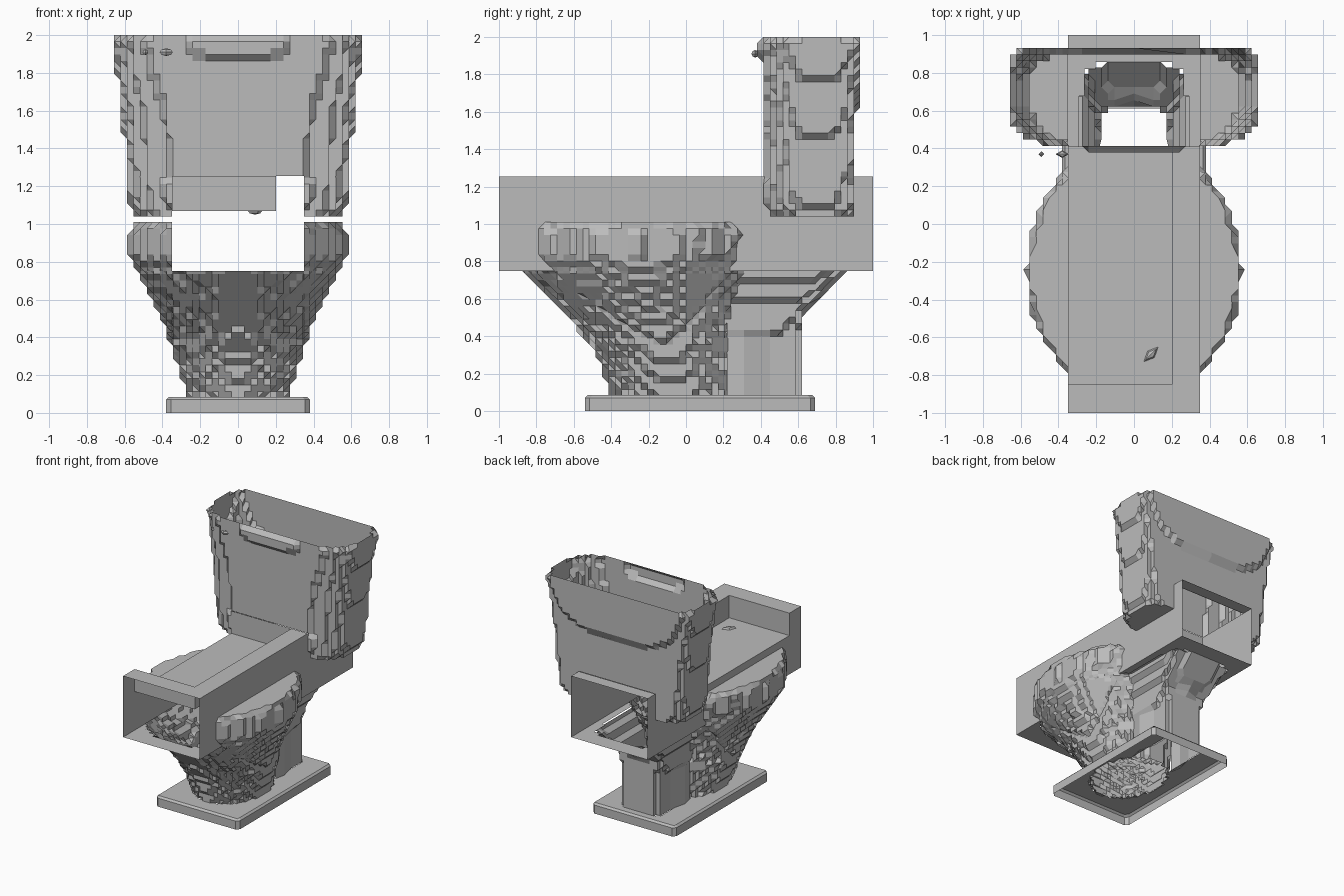
import bpy, bmesh, math
from mathutils import Vector

if "Cube" in bpy.data.objects:
    bpy.data.objects.remove(bpy.data.objects["Cube"], do_unlink=True)

GREY = (0.5, 0.5, 0.5, 1)
mat = bpy.data.materials.new("plain grey")
mat.use_nodes = True
mat.diffuse_color = GREY
mat.node_tree.nodes["Principled BSDF"].inputs["Base Color"].default_value = GREY

STEP = 0.0345   # size of one terrace
HALF = 0.35     # half width of the tunnel
FLOOR, LOW, ROOF = 0.75, 1.07, 1.255


def finish(name, bm):
    bmesh.ops.remove_doubles(bm, verts=bm.verts, dist=0.0005)
    bmesh.ops.dissolve_degenerate(bm, edges=bm.edges, dist=0.0005)
    bmesh.ops.recalc_face_normals(bm, faces=bm.faces)
    mesh = bpy.data.meshes.new(name)
    bm.to_mesh(mesh)
    bm.free()
    mesh.materials.append(mat)
    obj = bpy.data.objects.new(name, mesh)
    bpy.context.scene.collection.objects.link(obj)
    return obj


def section(sections, z):
    """Interpolate (half width, front, back) at a height."""
    for lo, hi in zip(sections, sections[1:]):
        if z <= hi[0]:
            t = max(0, (z - lo[0]) / (hi[0] - lo[0]))
            return [a + (b - a) * t for a, b in zip(lo[1:], hi[1:])]
    return sections[-1][1:]


def terraced_loft(sections, n_front, n_back, bottom, top, count=96):
    """Loft of rounded outlines, snapped to a grid so that it forms steps."""
    bm = bmesh.new()
    z0, z1 = sections[0][0], sections[-1][0]
    levels = round((z1 - z0) / STEP)
    rings = []
    for i in range(levels + 1):
        z = z0 + (z1 - z0) * i / levels
        w, front, back = section(sections, z)
        mid, half = (front + back) / 2, (back - front) / 2
        ring = []
        for k in range(count):
            a = math.tau * k / count
            c, s = math.cos(a), math.sin(a)
            n = n_back if s > 0 else n_front
            x = w * math.copysign(abs(c) ** (2 / n), c)
            y = mid + half * math.copysign(abs(s) ** (2 / n), s)
            ring.append(bm.verts.new((round(x / STEP) * STEP,
                                      round(y / STEP) * STEP, z)))
        rings.append(ring)
    for a, b in zip(rings, rings[1:]):
        for k in range(count):
            j = (k + 1) % count
            bm.faces.new((a[k], a[j], b[j], b[k]))
    if bottom:
        bm.faces.new(rings[0])
    if top:
        bm.faces.new(rings[-1])
    return bm


def cut_away(bm, lo, hi):
    """Remove the surface inside an upright box."""
    for axis in range(3):
        for value in (lo[axis], hi[axis]):
            normal, point = Vector(), Vector()
            normal[axis], point[axis] = 1, value
            bmesh.ops.bisect_plane(bm, geom=bm.verts[:] + bm.edges[:] + bm.faces[:],
                                   plane_co=point, plane_no=normal, dist=1e-5)
    inside = [f for f in bm.faces
              if all(lo[i] - 1e-4 < f.calc_center_median()[i] < hi[i] + 1e-4 for i in range(3))]
    bmesh.ops.delete(bm, geom=inside, context="FACES")


def panel(bm, lo, hi):
    """Axis-aligned rectangle; the two corners share one coordinate."""
    flat = [i for i in range(3) if lo[i] == hi[i]][0]
    u, v = [i for i in range(3) if i != flat]
    corners = []
    for a, b in ((lo, lo), (hi, lo), (hi, hi), (lo, hi)):
        p = list(lo)
        p[u], p[v] = a[u], b[v]
        corners.append(bm.verts.new(p))
    bm.faces.new(corners)


def in_outline(x, y, outline, n):
    w, front, back = outline
    mid, half = (front + back) / 2, (back - front) / 2
    return abs(x / w) ** n + abs((y - mid) / half) ** n < 1


def plate_with_holes(bm, x, y0, y1, z, holes):
    """Flat plate of small cells, leaving out those within the outlines."""
    nx, ny = 24, 56
    dx, dy = 2 * x / nx, (y1 - y0) / ny
    for i in range(nx):
        for j in range(ny):
            px, py = -x + i * dx, y0 + j * dy
            if not any(in_outline(px + dx / 2, py + dy / 2, o, n) for o, n in holes):
                panel(bm, (px, py, z), (px + dx, py + dy, z))


# Outlines by height: z, half width, front, back
BOWL = [(0.08, 0.27, -0.40, 0.27), (0.30, 0.34, -0.48, 0.28), (0.45, 0.38, -0.59, 0.28),
        (0.60, 0.45, -0.73, 0.32), (0.72, 0.52, -0.85, 0.38), (0.83, 0.57, -0.93, 0.42),
        (0.96, 0.57, -0.94, 0.44), (1.01, 0.54, -0.92, 0.42)]
COLUMN = [(0.08, 0.19, 0.0, 0.61), (0.42, 0.19, 0.0, 0.61), (0.53, 0.21, 0.0, 0.63),
          (0.75, 0.28, 0.0, 0.85)]
TANK = [(1.04, 0.54, 0.42, 0.89), (1.10, 0.57, 0.41, 0.90), (1.40, 0.595, 0.41, 0.91),
        (1.66, 0.625, 0.41, 0.915), (1.84, 0.645, 0.40, 0.93), (1.96, 0.665, 0.39, 0.95),
        (2.00, 0.64, 0.40, 0.94)]

# Bowl: the rim stays only outside the tunnel
bm = terraced_loft(BOWL, 2, 2, False, True)
cut_away(bm, (-HALF, -1, FLOOR), (HALF, 1, 1.1))
finish("bowl", bm)

# Rear column, open where it runs into the bowl
bm = terraced_loft(COLUMN, 6, 6, False, False, 48)
cut_away(bm, (-0.4, -0.2, 0), (0.4, 0.22, 0.8))
finish("rear_column", bm)

# Tank: open top, closed floor on both sides of the tunnel
bm = terraced_loft(TANK, 3.2, 7, True, False)
cut_away(bm, (-HALF, 0.3, 1), (HALF, 1, ROOF))
finish("tank", bm)

# Tunnel with a sunken roof, a front lip and a raised ridge on one side
LIP, RIDGE, TANK_FRONT, TANK_BACK = -0.85, 0.2, 0.41, 0.9
bm = bmesh.new()
panel(bm, (HALF, -1, FLOOR), (HALF, 1, ROOF))
for y0, y1, z in ((-1, LIP, ROOF), (LIP, TANK_FRONT, LOW), (TANK_FRONT, 1, ROOF)):
    panel(bm, (-HALF, y0, FLOOR), (-HALF, y1, z))
panel(bm, (-HALF, -1, ROOF), (HALF, LIP, ROOF))
panel(bm, (RIDGE, LIP, ROOF), (HALF, TANK_FRONT, ROOF))
panel(bm, (-HALF, LIP, LOW), (RIDGE, TANK_FRONT, LOW))
panel(bm, (-HALF, TANK_BACK, ROOF), (HALF, 1, ROOF))
for y in (LIP, TANK_FRONT):
    panel(bm, (-HALF, y, LOW), (RIDGE, y, ROOF))
panel(bm, (RIDGE, LIP, LOW), (RIDGE, TANK_FRONT, ROOF))
plate_with_holes(bm, HALF, -1, 1, FLOOR,
                 [(section(BOWL, FLOOR), 2), (section(COLUMN, FLOOR), 6)])
finish("tunnel", bm)

# Base: a tray open underneath, with chamfered corners
BX, B0, B1, BZ, CH = 0.38, -0.54, 0.69, 0.085, 0.025
bm = bmesh.new()
rings = []
for z, inset in ((0, 0), (BZ - 0.015, 0), (BZ, 0.015)):
    x, y0, y1 = BX - inset, B0 + inset, B1 - inset
    pts = [(x, y0 + CH), (x, y1 - CH), (x - CH, y1), (CH - x, y1),
           (-x, y1 - CH), (-x, y0 + CH), (CH - x, y0), (x - CH, y0)]
    rings.append([bm.verts.new((px, py, z)) for px, py in pts])
for a, b in zip(rings, rings[1:]):
    for k in range(8):
        j = (k + 1) % 8
        bm.faces.new((a[k], a[j], b[j], b[k]))
plate_with_holes(bm, BX - 0.015, B0 + 0.015, B1 - 0.015, BZ,
                 [(section(BOWL, BZ), 2), (section(COLUMN, BZ), 6)])
finish("base", bm)

# Small faceted bits: flush lever pieces and a nub on the roof
for name, place, size, turn in (
        ("lever_tip", (-0.49, 0.37, 1.91), (0.015, 0.015, 0.015), 0),
        ("lever_pivot", (-0.38, 0.37, 1.91), (0.035, 0.02, 0.02), 0),
        ("roof_nub", (0.09, -0.69, LOW), (0.055, 0.025, 0.02), 0.8)):
    bm = bmesh.new()
    bmesh.ops.create_uvsphere(bm, u_segments=4, v_segments=4, radius=1)
    bmesh.ops.scale(bm, vec=size, verts=bm.verts)
    bit = finish(name, bm)
    bit.location = place
    bit.rotation_euler.z = turn
